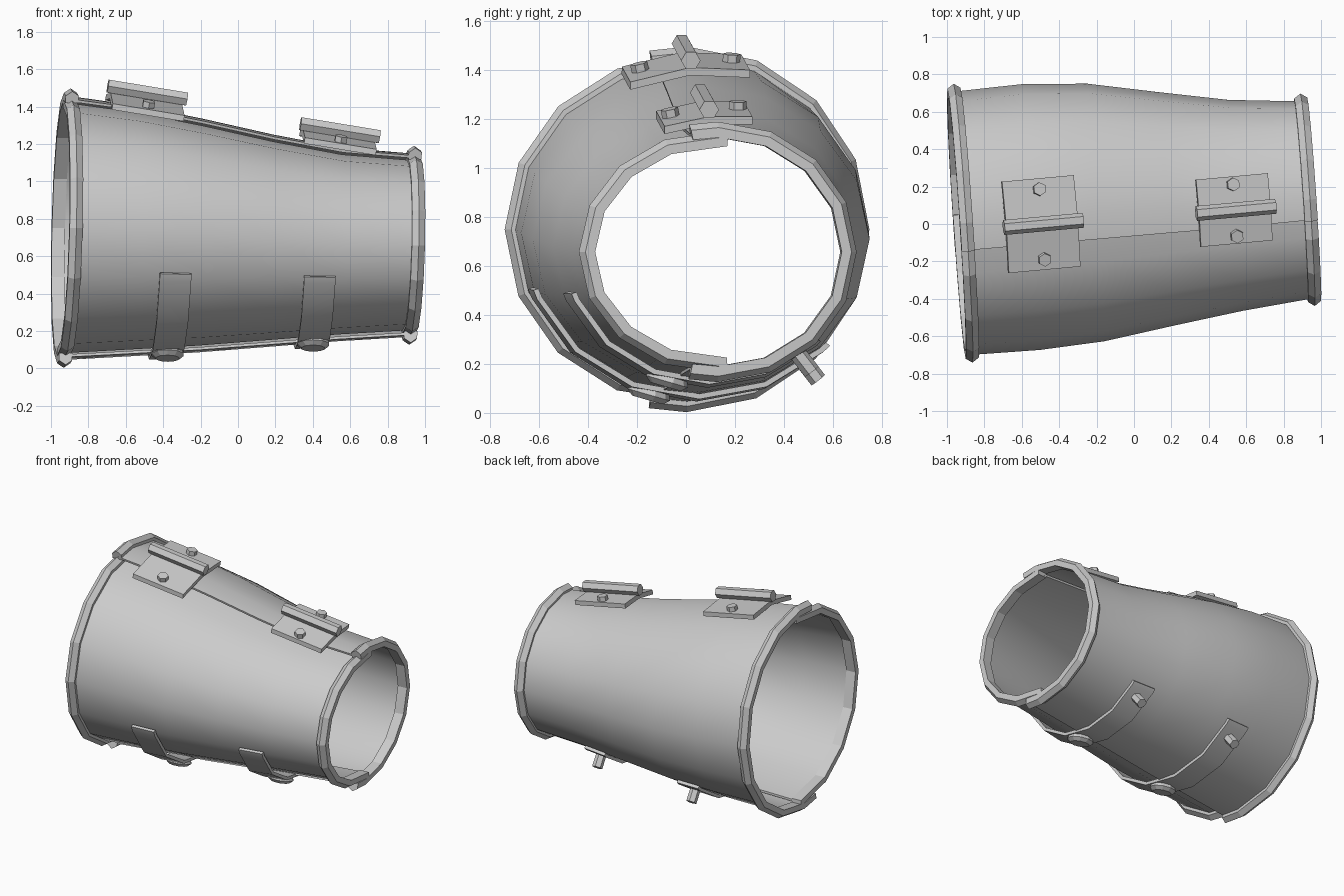
import bpy, bmesh, math
from mathutils import Matrix, Vector

cube = bpy.data.objects.get("Cube")
if cube:
    bpy.data.objects.remove(cube, do_unlink=True)

steel = bpy.data.materials.new("plain_grey_steel")
steel.use_nodes = True
steel.diffuse_color = (0.6, 0.6, 0.6, 1)
steel.node_tree.nodes["Principled BSDF"].inputs["Base Color"].default_value = (0.6, 0.6, 0.6, 1)

YAW = math.radians(5.2)
# Stations along the guard: position, side centre, side radius, low z, high z
STATIONS = [
    (-0.913, 0.087, 0.705, 0.045, 1.455),
    (-0.55, 0.087, 0.712, 0.065, 1.405),
    (-0.20, 0.080, 0.690, 0.085, 1.335),
    (0.18, 0.065, 0.625, 0.115, 1.25),
    (0.55, 0.050, 0.565, 0.145, 1.18),
    (0.936, 0.045, 0.527, 0.168, 1.148),
]
US = [s[0] for s in STATIONS]
FRONT_DROP = 0.035  # the front shell tucks inside the back shell


def surface(u, angle, off=0.0, drop=0.0):
    """Point on the tapered tube; the angle runs from the top toward the back."""
    i = max(k for k in range(len(US) - 1) if k == 0 or US[k] <= u)
    a, b = STATIONS[i], STATIONS[i + 1]
    t = (u - a[0]) / (b[0] - a[0])
    t = min(max(t, 0), 1)
    _, cv, rv, lo, hi = [p + (q - p) * t for p, q in zip(a, b)]
    ang = math.radians(angle)
    v = cv + (rv + off) * math.sin(ang)
    z = (lo + hi) / 2 + ((hi - lo) / 2 - drop + off) * math.cos(ang)
    w = u + 0.023 * v + 0.025 * (z - 0.7)
    return Vector((w * math.cos(YAW) - v * math.sin(YAW),
                   w * math.sin(YAW) + v * math.cos(YAW), z))


def finish(name, bm, smooth=False):
    bmesh.ops.recalc_face_normals(bm, faces=bm.faces)
    mesh = bpy.data.meshes.new(name)
    bm.to_mesh(mesh)
    bm.free()
    mesh.materials.append(steel)
    if smooth:
        mesh.polygons.foreach_set("use_smooth", [True] * len(mesh.polygons))
        mesh.set_sharp_from_angle(angle=math.radians(32))
    obj = bpy.data.objects.new(name, mesh)
    bpy.context.scene.collection.objects.link(obj)
    return obj


def sweep(name, sections, smooth=False, strip_caps=False):
    """Bridge closed sections into a solid with capped ends."""
    bm = bmesh.new()
    rings = [[bm.verts.new(p) for p in s] for s in sections]
    n = len(rings[0])
    for r, s in zip(rings, rings[1:]):
        for k in range(n):
            bm.faces.new((r[k], r[(k + 1) % n], s[(k + 1) % n], s[k]))
    for r in (rings[0], rings[-1]):
        if strip_caps:
            for k in range(n // 2 - 1):
                bm.faces.new((r[k], r[k + 1], r[n - 2 - k], r[n - 1 - k]))
        else:
            bm.faces.new(r)
    return finish(name, bm, smooth)


def prism(name, matrix, r1, r2, depth, sides=6):
    """Short cone or prism whose base rests on the matrix origin."""
    bm = bmesh.new()
    bmesh.ops.create_cone(bm, cap_ends=True, segments=sides, radius1=r1, radius2=r2,
                          depth=depth, matrix=matrix @ Matrix.Translation((0, 0, depth / 2)))
    return finish(name, bm)


# Two half shells with raised, ridged rims
STEP = 22.5
back_angles = [-12] + [STEP * k for k in range(9)] + [192]
front_angles = [-STEP * k for k in range(9)]
front_angles = [4] + front_angles[1:-1] + [-184]
RIM = [(-0.035, -0.022), (-0.035, 0.018), (0, 0.042), (0.035, 0.018), (0.035, -0.022)]

for side, angles, drop in (("back", back_angles, 0), ("front", front_angles, FRONT_DROP)):
    sweep(side + "_shell",
          [[surface(u, a, 0, drop) for u in US] +
           [surface(u, a, -0.015, drop) for u in reversed(US)] for a in angles],
          smooth=True, strip_caps=True)
    for end, u in (("large", US[0]), ("small", US[-1])):
        rings = []
        for a in angles:
            shift = surface(u, a, 0, drop)
            along = Vector((math.cos(YAW), math.sin(YAW), 0))
            rings.append([surface(u, a, dr, drop) + along * du for du, dr in RIM])
        sweep(f"{side}_{end}_rim", rings)

# Hinges along the top seam: bent leaf, hexagonal pin and two bolts
PITCH = math.radians(9.3)


def hinge(name, x, y, z, reach, drops):
    frame = (Matrix.Translation((x, y, z)) @ Matrix.Rotation(YAW, 4, 'Z')
             @ Matrix.Rotation(PITCH, 4, 'Y'))
    top = [(-reach, -drops[0]), (0, 0), (reach, -drops[1])]
    section = top + [(p, q - 0.032) for p, q in reversed(top)]
    sweep(name + "_leaf", [[frame @ Vector((s * 0.195, p, q)) for p, q in section]
                           for s in (-1, 1)], strip_caps=True)
    pin = frame @ Matrix.Translation((-0.215, 0, 0.032)) @ Matrix.Rotation(math.pi / 2, 4, 'Y')
    prism(name + "_pin", pin, 0.04, 0.04, 0.43)
    for label, sign, fall in (("front", -1, drops[0]), ("back", 1, drops[1])):
        tilt = math.atan2(-sign * fall, reach)
        spot = (frame @ Matrix.Translation((0, sign * reach * 0.76, -fall * 0.76))
                @ Matrix.Rotation(tilt, 4, 'X'))
        prism(f"{name}_{label}_bolt", spot, 0.036, 0.036, 0.032)


hinge("large_hinge", -0.49, 0.0, 1.443, 0.245, (0.06, 0.01))
hinge("small_hinge", 0.54, 0.075, 1.242, 0.18, (0.04, 0.0))


# Straps under the guard, each with a round stud and an end bolt
def outward(u, angle, off):
    """Frame on the tube with its z axis pointing away from the surface."""
    base = surface(u, angle, off)
    normal = (surface(u, angle, off + 0.1) - base).normalized()
    return Matrix.Translation(base) @ normal.to_track_quat('Z', 'Y').to_matrix().to_4x4()


strap_angles = [251, 247.5, 225, 202.5, 180, 157.5, 135, 132]
for name, u in (("large_strap", -0.37), ("small_strap", 0.41)):
    sweep(name, [[surface(u + du, a, off) for du, off in
                  ((-0.085, 0.002), (0.085, 0.002), (0.085, 0.024), (-0.085, 0.024))]
                 for a in strap_angles], smooth=True)
    prism(name + "_stud_base", outward(u, 196, 0.005), 0.08, 0.09, 0.022, 10)
    prism(name + "_stud_cap", outward(u, 196, 0.027), 0.09, 0.065, 0.022, 10)
    prism(name + "_end_bolt", outward(u, 142, -0.01), 0.035, 0.035, 0.11)
